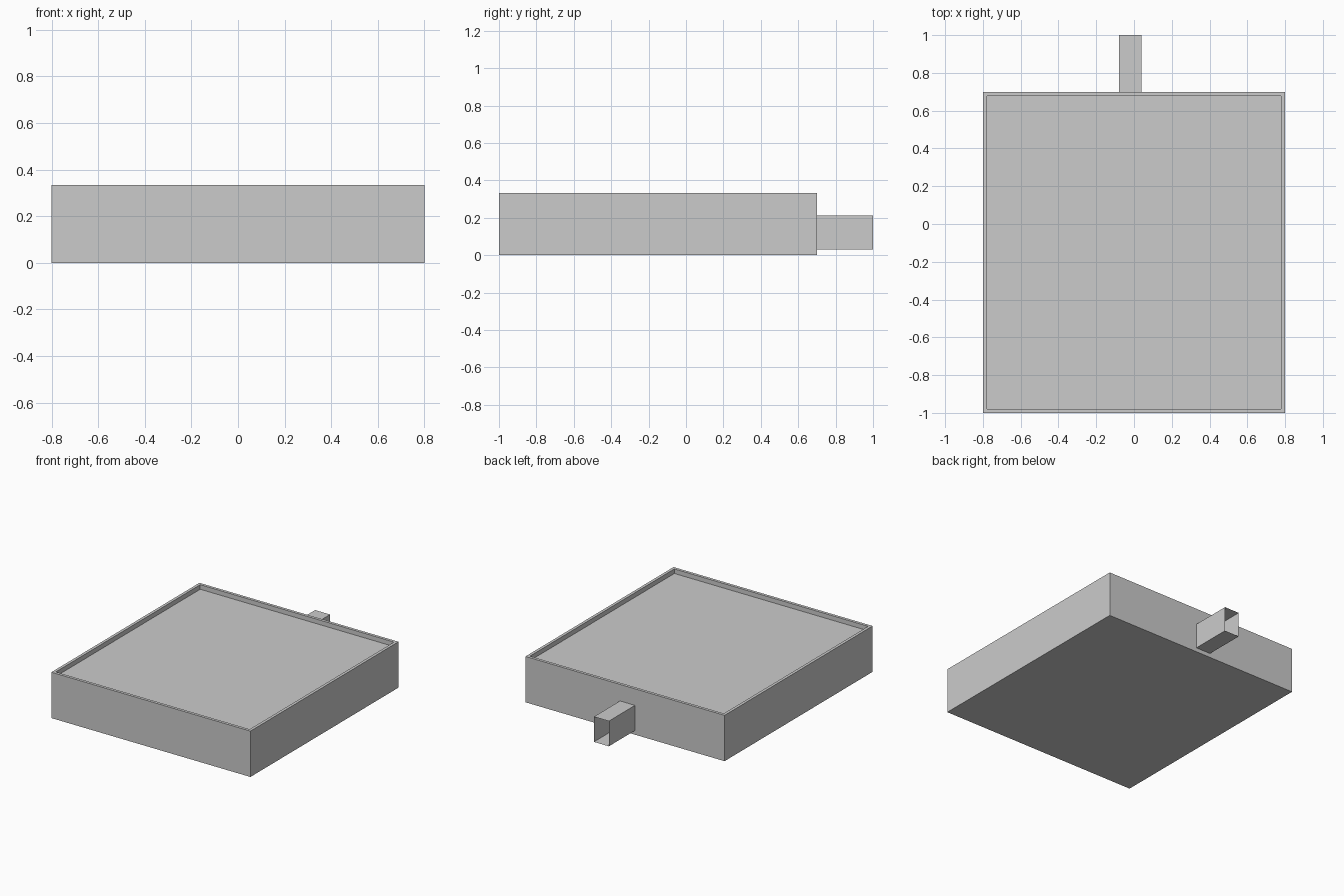
import bpy, bmesh
from mathutils import Vector

if "Cube" in bpy.data.objects:
    bpy.data.objects.remove(bpy.data.objects["Cube"])


def make_object(name, bm):
    bmesh.ops.recalc_face_normals(bm, faces=bm.faces)
    mesh = bpy.data.meshes.new(name)
    bm.to_mesh(mesh)
    bm.free()
    obj = bpy.data.objects.new(name, mesh)
    bpy.context.collection.objects.link(obj)
    return obj


def box(lo, hi):
    bm = bmesh.new()
    bmesh.ops.create_cube(bm, size=1)
    lo, hi = Vector(lo), Vector(hi)
    for v in bm.verts:
        v.co = (lo + hi) / 2 + v.co * (hi - lo)
    bm.normal_update()
    return bm


RIM = 0.03

# Tray: block with a thin raised rim around a shallow recessed top
bm = box((-0.8, -1, 0), (0.8, 0.7, 0.333))
top = [f for f in bm.faces if f.normal.z > 0.9]
bmesh.ops.inset_region(bm, faces=top, thickness=RIM)
wall = bmesh.ops.extrude_discrete_faces(bm, faces=top)["faces"]
bmesh.ops.translate(bm, verts=wall[0].verts, vec=(0, 0, -0.033))
tray = make_object("tray", bm)

# Outlet opening through the thickness of the back wall
cutter = make_object("outlet_cutter", box((-0.08, 0.7 - RIM, 0.03), (0.04, 0.8, 0.213)))
cutter.hide_render = True
cutter.hide_viewport = True
mod = tray.modifiers.new("outlet_opening", "BOOLEAN")
mod.operation = "DIFFERENCE"
mod.solver = "EXACT"
mod.object = cutter

# Spout: thin rectangular tube, open at both ends
bm = box((-0.08, 0.7, 0.03), (0.04, 1, 0.213))
ends = [f for f in bm.faces if abs(f.normal.y) > 0.9]
bmesh.ops.delete(bm, geom=ends, context="FACES_ONLY")
spout = make_object("spout", bm)
